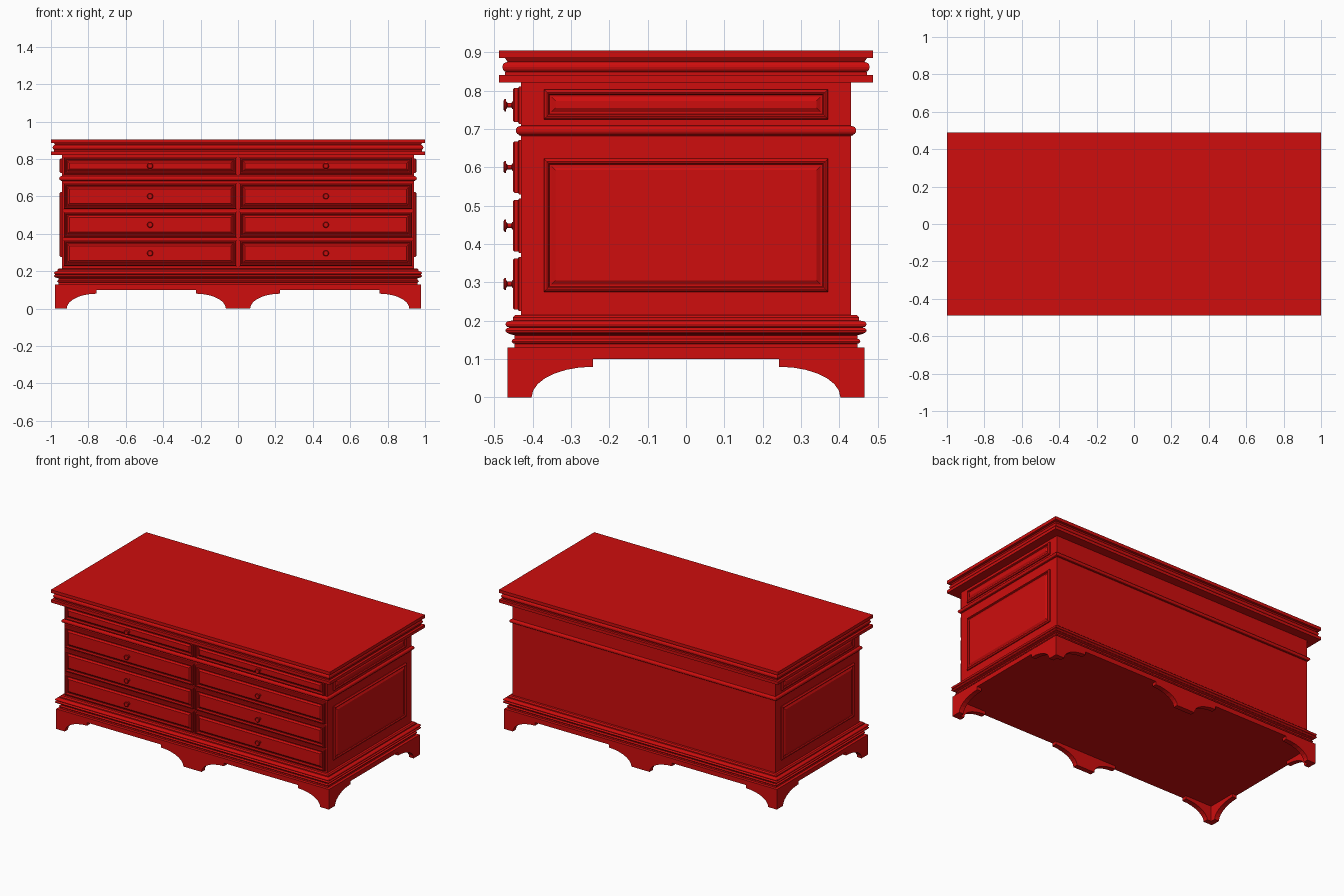
import bpy, bmesh, math
from mathutils import Vector

if "Cube" in bpy.data.objects:
    bpy.data.objects.remove(bpy.data.objects["Cube"])

red = bpy.data.materials.new("red paint")
red.use_nodes = True
red.diffuse_color = (0.62, 0.004, 0.004, 1)
red.node_tree.nodes["Principled BSDF"].inputs["Base Color"].default_value = red.diffuse_color

EXTRA = 0.512           # half width minus half depth, the same at every level
BODY = 0.43             # half depth of the carcass


def loft(name, rings):
    """Join equal-length point rings into a closed solid."""
    bm = bmesh.new()
    rows = [[bm.verts.new(p) for p in ring] for ring in rings]
    n = len(rows[0])
    for a, b in zip(rows, rows[1:]):
        for i in range(n):
            j = (i + 1) % n
            bm.faces.new((a[i], a[j], b[j], b[i]))
    bm.faces.new(rows[0])
    bm.faces.new(rows[-1])
    bmesh.ops.recalc_face_normals(bm, faces=bm.faces)
    mesh = bpy.data.meshes.new(name)
    bm.to_mesh(mesh)
    bm.free()
    mesh.materials.append(red)
    ob = bpy.data.objects.new(name, mesh)
    bpy.context.collection.objects.link(ob)
    return ob


def moulding(name, profile):
    """Mitred rectangular solid from (half depth, height) pairs."""
    return loft(name, [[(sx * (d + EXTRA), sy * d, z)
                        for sx, sy in ((-1, -1), (1, -1), (1, 1), (-1, 1))]
                       for d, z in profile])


def bead(d, z0, z1, r, steps=6):
    """Half-round profile bulging by r beyond d."""
    return [(d + r * math.sin(math.pi * i / steps),
             (z0 + z1) / 2 - (z1 - z0) / 2 * math.cos(math.pi * i / steps))
            for i in range(steps + 1)]


def panel(name, u0, u1, z0, z1, profile, place):
    """Stepped panel from (inset, height) pairs; place maps (u, z, h) to space."""
    return loft(name, [[place(u0 + i, z0 + i, h), place(u1 - i, z0 + i, h),
                        place(u1 - i, z1 - i, h), place(u0 + i, z1 - i, h)]
                       for i, h in profile])


# Carcass, base, belt and top
moulding("carcass", [(BODY, 0.2), (BODY, 0.83)])
moulding("bottom_board", [(0.44, 0.1), (0.44, 0.135)])
moulding("base_moulding",
         [(0.447, 0.128)] + bead(0.447, 0.14, 0.153, 0.008)
         + [(0.447, 0.162), (0.462, 0.166)] + bead(0.462, 0.167, 0.182, 0.009)
         + bead(0.462, 0.183, 0.199, 0.009)
         + [(0.452, 0.201), (0.452, 0.208), (0.445, 0.215)])
moulding("belt_moulding",
         [(BODY, 0.682), (0.436, 0.684)] + bead(0.436, 0.686, 0.707, 0.008)
         + [(BODY, 0.709)])
moulding("top_moulding",
         [(0.488, 0.822), (0.488, 0.841), (0.472, 0.841), (0.472, 0.849)]
         + bead(0.47, 0.85, 0.874, 0.009)
         + [(0.466, 0.876), (0.472, 0.885), (0.488, 0.885), (0.488, 0.905)])


# Bracket feet and aprons
PLINTH, THICK = 0.466, 0.032


def arch(tip, toward):
    """Foot curve from the floor at tip up to the apron, heading toward +-1."""
    end = tip + toward * 0.16
    pts = [(end - toward * 0.16 * math.cos(a), 0.08 * math.sin(a))
           for a in (math.pi / 2 * k / 7 for k in range(8))]
    return pts + [(end, 0.1)]


def apron(name, half, tip, middle, place):
    outline = [(-half, 0.13), (-half, 0)] + arch(-tip, 1)
    if middle:
        outline += arch(-0.065, -1)[::-1] + arch(0.065, 1)
    outline += arch(tip, -1)[::-1] + [(half, 0), (half, 0.13)]
    loft(name, [[place(u, z, h) for u, z in outline] for h in (0, THICK)])


for side, s in (("front", -1), ("back", 1)):
    apron(side + "_apron", PLINTH + EXTRA, 0.916, True,
          lambda u, z, h: (u, s * (PLINTH - h), z))
for side, s in (("left", 1), ("right", -1)):
    apron(side + "_apron", PLINTH - THICK, 0.403, False,
          lambda u, z, h: (s * (PLINTH + EXTRA - h), u, z))
moulding("apron_cap", [(PLINTH, 0.122), (PLINTH, 0.13)])

# Framed panels on both ends
FRAME = [(0, -0.005), (0, 0.005), (0.004, 0.01), (0.008, 0.012), (0.012, 0.01),
         (0.015, 0.004), (0.02, 0.004), (0.03, 0.01)]
for side, s in (("left", 1), ("right", -1)):
    for label, z0, z1 in (("upper", 0.725, 0.804), ("lower", 0.275, 0.623)):
        panel(f"{side}_{label}_panel", -0.371, 0.371, z0, z1, FRAME,
              lambda u, z, h: (s * (BODY + EXTRA + h), u, z))

# Drawers with turned knobs
DRAWER = [(0, -0.005), (0, 0.006), (0.004, 0.008), (0.004, 0.018), (0.008, 0.022),
          (0.013, 0.022), (0.017, 0.012), (0.022, 0.012), (0.032, 0.02)]
KNOB = [(0.01, 0.018), (0.01, 0.023), (0.006, 0.025), (0.006, 0.036),
        (0.01, 0.039), (0.016, 0.04), (0.016, 0.043), (0.012, 0.046)]
ROWS = ((0.225, 0.367), (0.377, 0.519), (0.53, 0.672), (0.714, 0.811))
for row, (z0, z1) in enumerate(ROWS, 1):
    for side, s in (("left", 1), ("right", -1)):
        x, zc = s * 0.47, (z0 + z1) / 2
        panel(f"{side}_drawer_{row}", x - 0.464, x + 0.464, z0, z1, DRAWER,
              lambda u, z, h: (u, -BODY - h, z))
        centre = Vector((x, -BODY, zc))
        knob = loft(f"{side}_knob_{row}", [
            [centre + Vector((r * math.cos(a), -h, r * math.sin(a)))
             for a in (math.tau * k / 16 for k in range(16))]
            for r, h in KNOB])
        bpy.ops.object.select_all(action="DESELECT")
        knob.select_set(True)
        bpy.context.view_layer.objects.active = knob
        bpy.ops.object.shade_smooth_by_angle(angle=math.radians(35))
